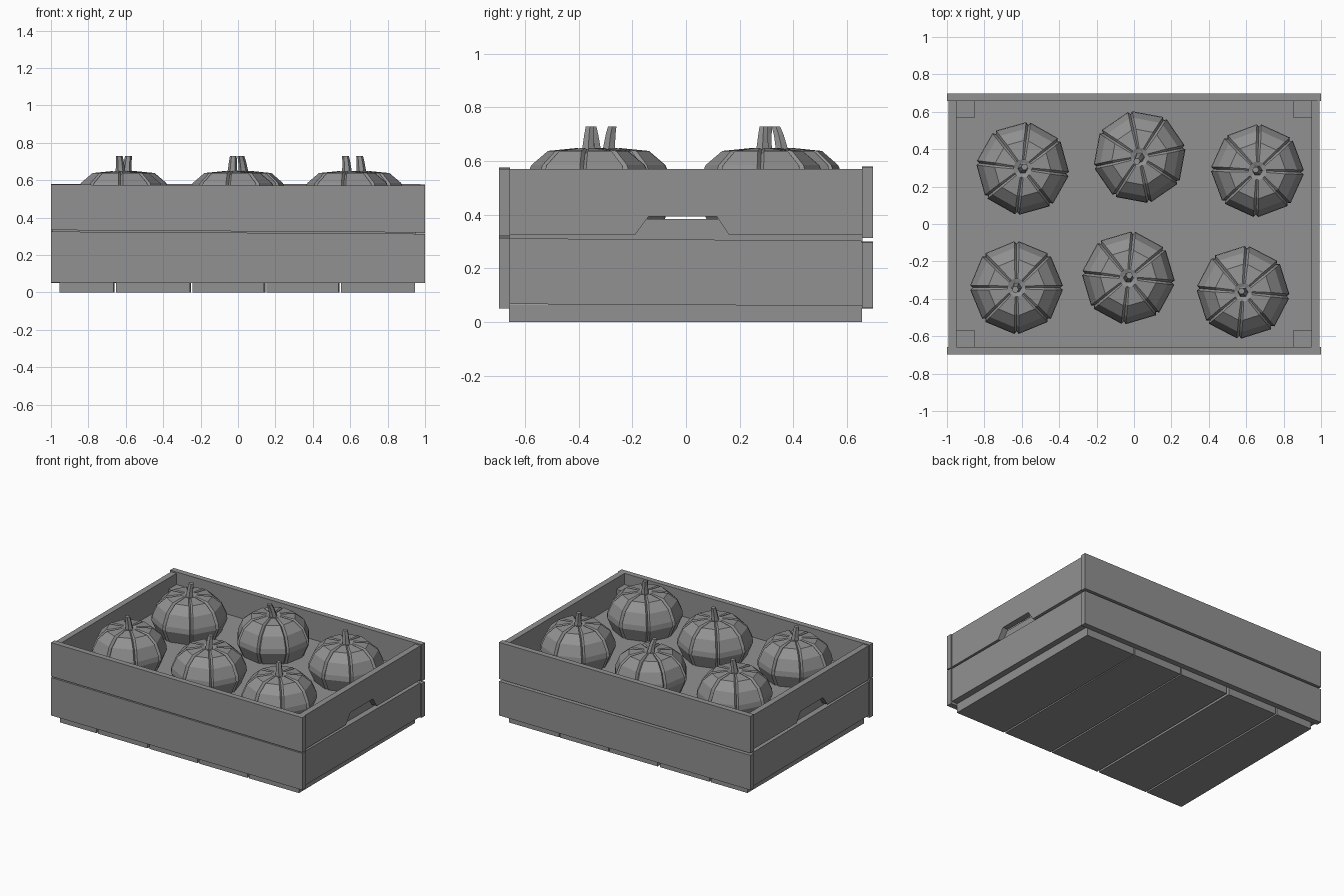
import bpy, bmesh
from math import sin, cos, pi, radians
from mathutils import Vector

if "Cube" in bpy.data.objects:
    bpy.data.objects.remove(bpy.data.objects["Cube"])

grey = bpy.data.materials.new("dark_grey")
grey.diffuse_color = (.285, .285, .285, 1)
grey.use_nodes = True
grey.node_tree.nodes["Principled BSDF"].inputs["Base Color"].default_value = grey.diffuse_color


def make_object(name, bm):
    bmesh.ops.recalc_face_normals(bm, faces=bm.faces)
    me = bpy.data.meshes.new(name)
    bm.to_mesh(me)
    bm.free()
    me.materials.append(grey)
    ob = bpy.data.objects.new(name, me)
    bpy.context.collection.objects.link(ob)
    return ob


def prism(name, points, push):
    """Extrude a flat polygon of 3D points along the vector push."""
    bm = bmesh.new()
    face = bm.faces.new([bm.verts.new(p) for p in points])
    res = bmesh.ops.extrude_face_region(bm, geom=[face], use_keep_orig=True)
    verts = [g for g in res["geom"] if isinstance(g, bmesh.types.BMVert)]
    bmesh.ops.translate(bm, verts=verts, vec=Vector(push))
    return make_object(name, bm)


def box(name, x0, x1, y0, y1, z0, z1, skew=0):
    return prism(name, [(x0, y0, z0), (x1, y0, z0), (x1 + skew, y1, z0), (x0 + skew, y1, z0)],
                 (0, 0, z1 - z0))


def loft(bm, rings):
    """Bridge closed rings of points and cap both ends."""
    loops = [[bm.verts.new(p) for p in ring] for ring in rings]
    n = len(loops[0])
    for a, b in zip(loops, loops[1:]):
        for i in range(n):
            j = (i + 1) % n
            bm.faces.new((a[i], a[j], b[j], b[i]))
    bm.faces.new(loops[0])
    bm.faces.new(loops[-1])


# Long boards: slightly tilted slats, (z bottom left/right, z top left/right)
for side, y, rows in (("front", -0.697, ((.052, .05, .325, .313), (.333, .320, .576, .57))),
                      ("back", 0.657, ((.05, .052, .30, .297), (.315, .314, .58, .578)))):
    for level, (a, b, c, d) in zip(("lower", "upper"), rows):
        prism(f"{side}_{level}_board",
              [(-1, y, a), (1, y, b), (1, y, d), (-1, y, c)], (0, 0.04, 0))

# End boards: the upper one has a handle notch cut in its lower edge
for side, x in (("left", -0.993), ("right", 0.95)):
    prism(f"{side}_lower_board", [(x, -.66, .067), (x, .657, .06), (x, .657, .303), (x, -.66, .312)],
          (0.043, 0, 0))
    prism(f"{side}_upper_board",
          [(x, -.66, .325), (x, -.19, .325), (x, -.14, .393), (x, .115, .393),
           (x, .16, .325), (x, .657, .325), (x, .657, .57), (x, -.66, .57)], (0.043, 0, 0))

# Bottom slats
for i, (x0, x1, skew) in enumerate(((-.955, -.665, .006), (-.652, -.257, .005), (-.242, .14, .008),
                                    (.152, .537, .006), (.55, .947, 0))):
    box(f"bottom_slat_{i + 1}", x0, x1, -.66, .657, 0, .066, skew)

# Filling that the pumpkins rest in
box("crate_filling", -.952, .952, -.658, .658, .068, .385)

# Corner posts
for sx in (-1, 1):
    for sy in (-1, 1):
        x, y = sx * .902, sy * .612
        box("corner_post", x - .048, x + .048, y - .046, y + .046, .07, .49)

# Pumpkins: eight flat lobes divided by narrow grooves (radius, height, groove depth in z)
PROFILE = [(.15, .30, 0), (.205, .375, 0), (.248, .475, 0), (.244, .51, .003),
           (.212, .585, .01), (.15, .638, .012), (.05, .648, .003), (.03, .64, 0)]


def pumpkin(index, cx, cy, turn, top):
    bm = bmesh.new()
    rings = []
    for r, z, dip in PROFILE:
        w = min(.012 / r, .16)
        cut = min(.014, r * .06)
        ring = []
        for k in range(8):
            a = radians(turn) + k * pi / 4
            for da, rr, zz in ((-w, r, z), (0, r - cut, z - dip), (w, r, z)):
                ring.append((cx + rr * cos(a + da), cy + rr * sin(a + da), zz))
        rings.append(ring)
    loft(bm, rings)
    make_object(f"pumpkin_{index}", bm)

    # Bent tapering stem
    bm = bmesh.new()
    rings = []
    for t, r, z in ((.0, .028, .635), (.2, .024, .665), (.55, .021, .70), (1, .018, .73)):
        px, py = cx + (top[0] - cx) * t, cy + (top[1] - cy) * t
        rings.append([(px + r * cos(k * pi / 3), py + r * sin(k * pi / 3), z) for k in range(6)])
    loft(bm, rings)
    make_object(f"pumpkin_stem_{index}", bm)


for i, args in enumerate(((-.595, .297, -7, (-.585, .305)), (.03, .358, 12, (.015, .335)),
                          (.66, .285, -2, (.65, .29)), (-.628, -.34, 0, (-.635, -.35)),
                          (-.03, -.288, -6, (-.025, -.275)), (.583, -.365, -5, (.575, -.358)))):
    pumpkin(i + 1, *args)
